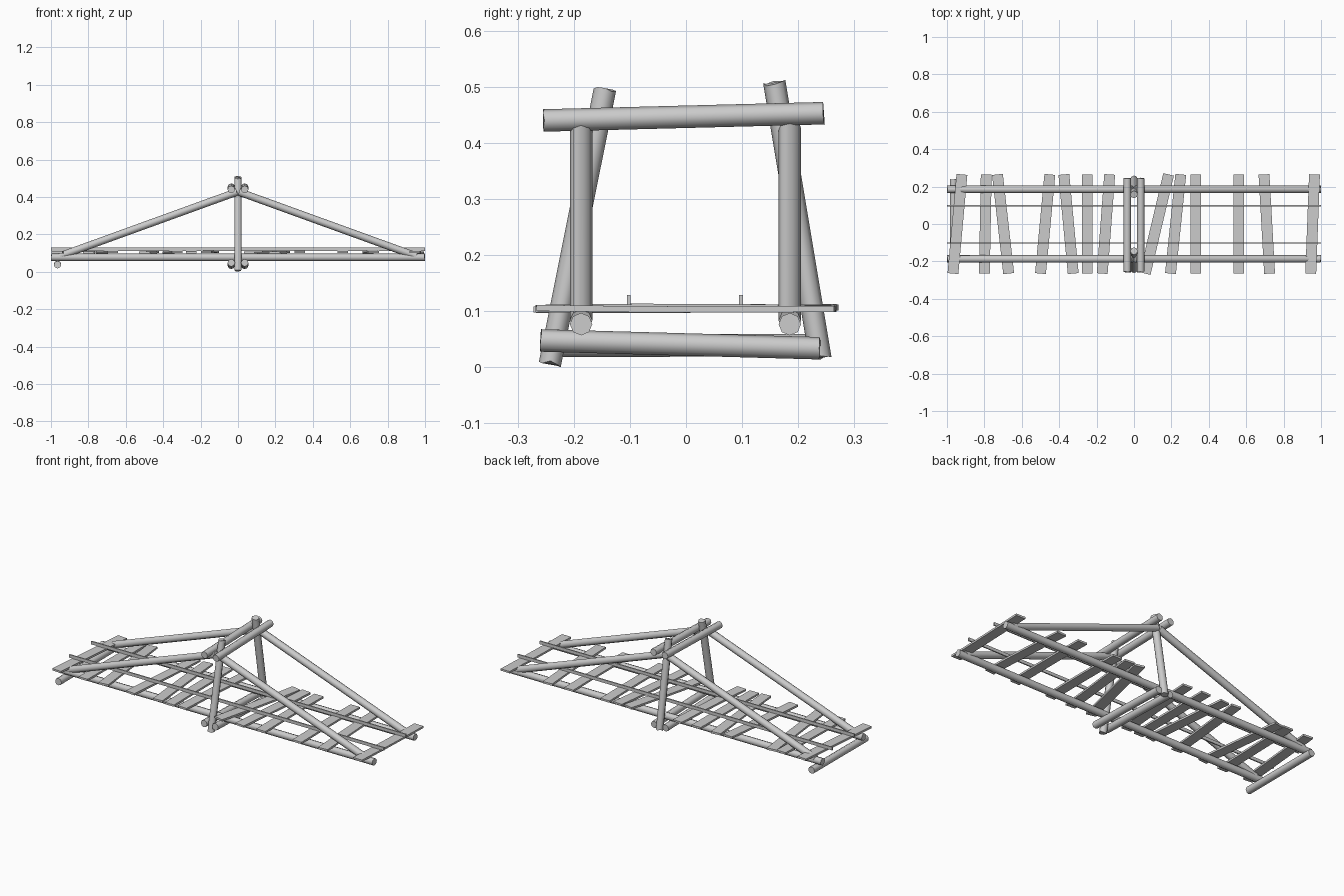
import bpy, bmesh, math, random
from mathutils import Vector

if "Cube" in bpy.data.objects:
    bpy.data.objects.remove(bpy.data.objects["Cube"])

random.seed(4)


def make_object(name, bm, smooth=False):
    bmesh.ops.recalc_face_normals(bm, faces=bm.faces)
    mesh = bpy.data.meshes.new(name)
    bm.to_mesh(mesh)
    bm.free()
    ob = bpy.data.objects.new(name, mesh)
    bpy.context.collection.objects.link(ob)
    if smooth:
        bpy.ops.object.select_all(action='DESELECT')
        ob.select_set(True)
        bpy.context.view_layer.objects.active = ob
        bpy.ops.object.shade_smooth_by_angle(angle=math.radians(50))
    return ob


def log(name, a, b, r0=0.02, r1=0.02, sides=8, rough=0.003):
    """Rough-cut pole between two points, with slightly uneven ends."""
    a, b = Vector(a), Vector(b)
    axis = (b - a).normalized()
    ref = Vector((0, 0, 1)) if abs(axis.z) < 0.8 else Vector((1, 0, 0))
    u = axis.cross(ref).normalized()
    v = axis.cross(u)
    bm = bmesh.new()
    rings = []
    for p, r, inward in ((a, r0, 1), (b, r1, -1)):
        ring = []
        for i in range(sides):
            t = 2 * math.pi * i / sides
            chip = axis * inward * random.uniform(0, rough)
            ring.append(bm.verts.new(p + chip + (u * math.cos(t) + v * math.sin(t)) * r))
        rings.append(ring)
        bm.faces.new(ring)
    for i in range(sides):
        j = (i + 1) % sides
        bm.faces.new((rings[0][i], rings[0][j], rings[1][j], rings[1][i]))
    return make_object(name, bm, True)


def plank(name, x_front, x_back, width=0.058, thick=0.011):
    """Thin deck board, skewed in plan and bowed a little along its length."""
    bm = bmesh.new()
    y0, y1 = -0.265, 0.265
    d = Vector((x_back - x_front, y1 - y0, 0)).normalized()
    side = Vector((d.y, -d.x, 0)) * width / 2
    tilt = random.uniform(-0.003, 0.005)
    bow = random.uniform(-0.003, 0.004)
    rings = []
    for t in (0, 0.33, 0.67, 1):
        z = 0.105 + tilt * (t - 0.5) + bow * math.sin(math.pi * t)
        c = Vector((x_front + (x_back - x_front) * t, y0 + (y1 - y0) * t, z))
        up = Vector((0, 0, thick / 2))
        rings.append([bm.verts.new(p) for p in
                      (c - side - up, c + side - up, c + side + up, c - side + up)])
    for r, s in zip(rings, rings[1:]):
        for i in range(4):
            j = (i + 1) % 4
            bm.faces.new((r[i], r[j], s[j], s[i]))
    bm.faces.new(rings[0])
    bm.faces.new(rings[-1])
    return make_object(name, bm)


# Long stringers and the diagonal braces above them
for side, y in (("front", -0.187), ("back", 0.185)):
    log(f"{side}_stringer", (-1, y, 0.077), (1, y, 0.077))
    for end, s in (("left", -1), ("right", 1)):
        log(f"{side}_{end}_brace", (s * 0.955, y, 0.083), (s * 0.005, y, 0.427))

# Leaning centre posts
log("front_post", (0, -0.243, 0.004), (0, -0.144, 0.498), rough=0.008)
log("back_post", (0, 0.24, 0.013), (0, 0.157, 0.511), rough=0.008)

# Paired cross beams clamping the posts, top and bottom
for end, x in (("left", -0.036), ("right", 0.036)):
    log(f"top_{end}_cross_beam", (x, -0.255, 0.44), (x, 0.247, 0.453))
    log(f"bottom_{end}_cross_beam", (x, -0.26, 0.048), (x, 0.24, 0.034))

# Single cross beam under the left end
log("end_cross_beam", (-0.965, -0.255, 0.038), (-0.965, 0.24, 0.04))

# Deck boards: x at front edge, x at back edge
boards = [(-0.968, -0.92), (-0.80, -0.79), (-0.67, -0.73), (-0.50, -0.45),
          (-0.325, -0.375), (-0.25, -0.25), (-0.17, -0.13), (0.06, 0.185),
          (0.195, 0.25), (0.33, 0.33), (0.56, 0.56), (0.725, 0.695), (0.945, 0.965)]
for i, (xf, xb) in enumerate(boards):
    plank(f"deck_board_{i + 1}", xf, xb)

# Narrow battens running along the deck
for side, y in (("front", -0.102), ("back", 0.098)):
    bm = bmesh.new()
    bmesh.ops.create_cube(bm, size=1)
    for v in bm.verts:
        v.co = Vector((v.co.x * 2, y + v.co.y * 0.007, 0.12 + v.co.z * 0.018))
    make_object(f"{side}_batten", bm)
